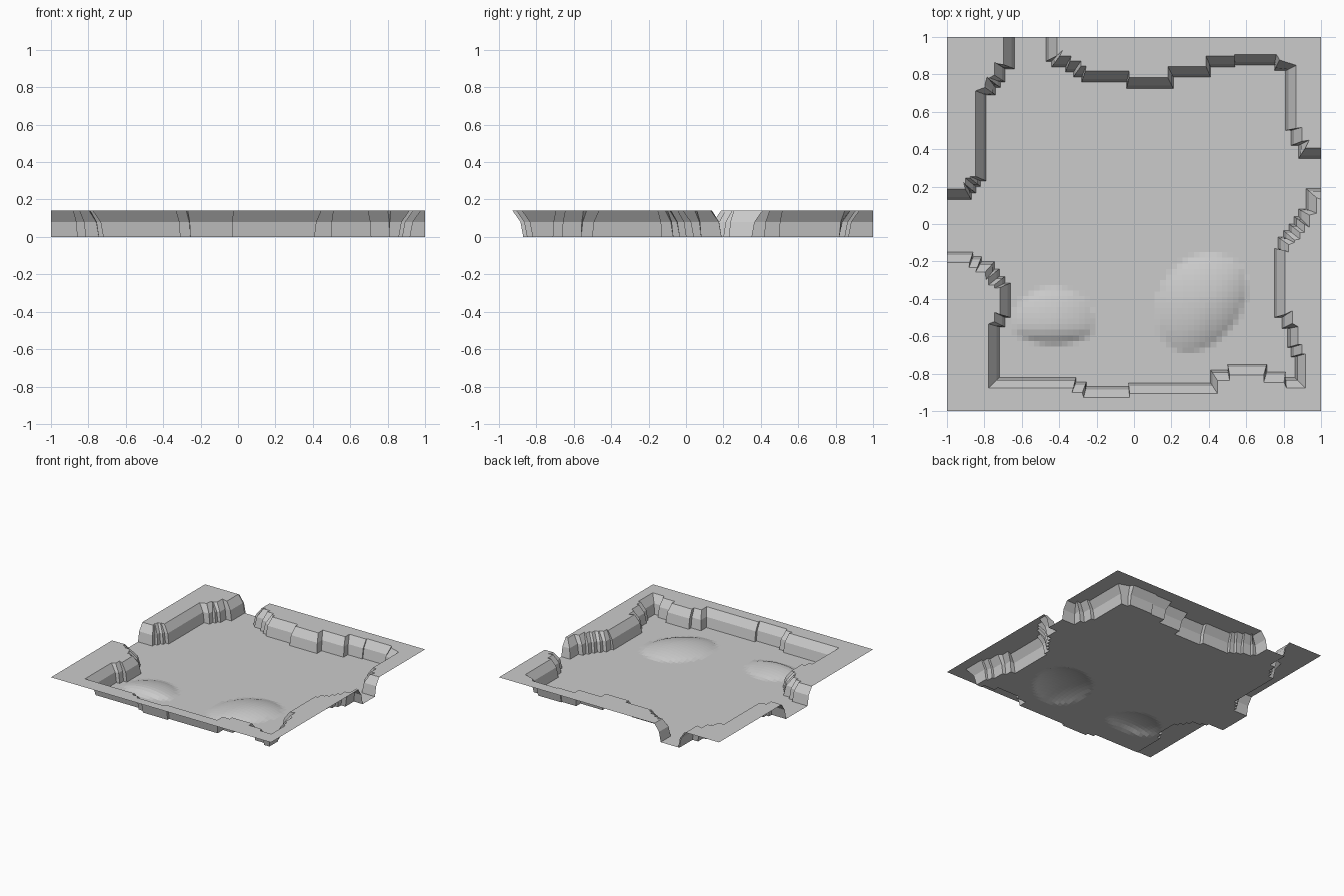
import bpy, bmesh, math
from mathutils import Vector

if "Cube" in bpy.data.objects:
    bpy.data.objects.remove(bpy.data.objects["Cube"])

LEDGE, TOP = 0.08, 0.14          # heights of the rock ledge and the plateau
STEP = 0.03                      # size of one terrain cell

# floor outlines of the three cliffs, clockwise from opening to opening
back_left = [(-1, .13), (-.87, .13), (-.82, .2), (-.79, .23), (-.79, .69), (-.74, .7),
             (-.69, .76), (-.68, .83), (-.64, .86), (-.63, 1)]
back_right = [(-.47, 1), (-.47, .9), (-.41, .84), (-.28, .76), (-.04, .76), (-.04, .725),
              (.21, .725), (.25, .785), (.41, .785), (.44, .84), (.54, .85), (.75, .85),
              (.75, .82), (.81, .82), (.81, .6), (.84, .5), (.88, .42), (.92, .35), (1, .35)]
front = [(1, .19), (.92, .19), (.88, .08), (.83, 0), (.77, -.07), (.75, -.13), (.75, -.43),
         (.79, -.5), (.82, -.56), (.84, -.66), (.86, -.71), (.86, -.82), (.81, -.82),
         (.81, -.79), (.71, -.78), (.71, -.75), (.5, -.75), (.5, -.78), (.41, -.79),
         (.38, -.85), (-.03, -.85), (-.03, -.87), (-.2, -.87), (-.31, -.82), (-.72, -.81),
         (-.72, -.62), (-.69, -.55), (-.66, -.5), (-.66, -.35), (-.72, -.28), (-.77, -.2),
         (-.86, -.15), (-1, -.15)]


def staircase(points):
    """Turn a coarse outline into axis-aligned steps."""
    out = [Vector(points[0])]
    for a, b in zip(points, points[1:]):
        a, b = Vector(a), Vector(b)
        d = b - a
        n = max(1, round(min(abs(d.x), abs(d.y)) / STEP))
        for k in range(n):
            s, e = a + d * k / n, a + d * (k + 1) / n
            if min(abs(d.x), abs(d.y)) > 0.005:
                out.append(Vector((e.x, s.y)) if abs(d.x) > abs(d.y) else Vector((s.x, e.y)))
            out.append(e)
    return out


def along(pts, i, sign, reach=0.09):
    """Point a given distance ahead or behind on the outline."""
    p = pts[i]
    while reach > 0 and 0 <= i + sign < len(pts):
        q = pts[i + sign]
        length = (q - p).length
        if length >= reach:
            return p + (q - p) * reach / length
        reach -= length
        p, i = q, i + sign
    return p


def offset(pts, dist):
    """Move an outline outwards, keeping its steps and its ends on the border."""
    out = []
    for i, p in enumerate(pts):
        t = (along(pts, i, 1) - along(pts, i, -1)).normalized()
        n = Vector((-t.y, t.x))
        n /= max(abs(n.x), abs(n.y))
        q = p + n * dist
        if i in (0, len(pts) - 1):
            if abs(p.x) == 1:
                q = Vector((p.x, p.y + math.copysign(dist, n.y)))
            else:
                q = Vector((p.x + math.copysign(dist, n.x), p.y))
        out.append(Vector((max(-1, min(1, q.x)), max(-1, min(1, q.y)))))
    return out


def finish(bm, name):
    bmesh.ops.remove_doubles(bm, verts=bm.verts, dist=0.0005)
    mesh = bpy.data.meshes.new(name)
    bm.to_mesh(mesh)
    bm.free()
    ob = bpy.data.objects.new(name, mesh)
    bpy.context.collection.objects.link(ob)


def fill(bm, loops, z):
    """Flat fill of an outline with optional holes."""
    edges = []
    for loop in loops:
        vs = [bm.verts.new((p[0], p[1], z)) for p in loop]
        edges += [bm.edges.new((vs[i - 1], vs[i])) for i in range(len(vs))]
    r = bmesh.ops.triangle_fill(bm, edges=edges, use_beauty=True, normal=(0, 0, 1))
    faces = [f for f in r["geom"] if isinstance(f, bmesh.types.BMFace)]
    bmesh.ops.dissolve_limit(bm, angle_limit=0.01, verts=[], edges=list({e for f in faces for e in f.edges}))
    for f in bm.faces:
        f.normal_update()
        if f.normal.z < 0:
            f.normal_flip()


# cliffs: steep lower wall, sloping upper wall and flat plateau
def cliff(name, points, corners):
    base = staircase(points)
    rings = [(base, 0), (offset(base, 0.015), LEDGE), (offset(base, 0.057), TOP)]
    bm = bmesh.new()
    fill(bm, [rings[2][0] + [Vector(c) for c in corners]], TOP)
    rows = [[bm.verts.new((p.x, p.y, z)) for p in ring] for ring, z in rings]
    for lo, hi in zip(rows, rows[1:]):
        for i in range(len(lo) - 1):
            bm.faces.new((lo[i + 1], lo[i], hi[i], hi[i + 1]))
    finish(bm, name)
    return base


floor_line = (cliff("back_left_cliff", back_left, [(-1, 1)])
              + cliff("back_right_cliff", back_right, [(1, 1)])
              + cliff("front_cliff", front, [(-1, -1), (1, -1)]))


# low mounds: grid patches set into holes in the floor
def mound(name, cx, cy, nx, ny, height):
    bm = bmesh.new()
    grid = []
    for j in range(ny + 1):
        row = []
        for i in range(nx + 1):
            x, y = cx + (i - nx / 2) * STEP, cy + (j - ny / 2) * STEP
            row.append(bm.verts.new((x, y, height(x, y))))
        grid.append(row)
    for j in range(ny):
        for i in range(nx):
            bm.faces.new((grid[j][i], grid[j][i + 1], grid[j + 1][i + 1], grid[j + 1][i]))
    finish(bm, name)
    w, h = nx * STEP / 2, ny * STEP / 2
    return [(cx - w, cy - h), (cx + w, cy - h), (cx + w, cy + h), (cx - w, cy + h)]


def bump(u, v, power):
    return max(0, 1 - (u * u + v * v)) ** power


# mounds lean towards the front, with a gentle back slope
def small_height(x, y):
    v = (y + .54) / (.2 if y > -.54 else .1)
    return .04 * bump((x + .43) / .22, v, .9)


def large_height(x, y):
    a, b = x - .38, y + .42
    u, v = .8 * a - .6 * b, .6 * a + .8 * b
    return .05 * bump(u / (.19 if u > 0 else .24), v / (.27 if v > 0 else .3), .9)


holes = [mound("small_mound", -.43, -.49, 15, 11, small_height),
         mound("large_mound", .32, -.39, 20, 20, large_height)]

# cave floor
bm = bmesh.new()
fill(bm, [floor_line] + holes, 0)
finish(bm, "floor")
